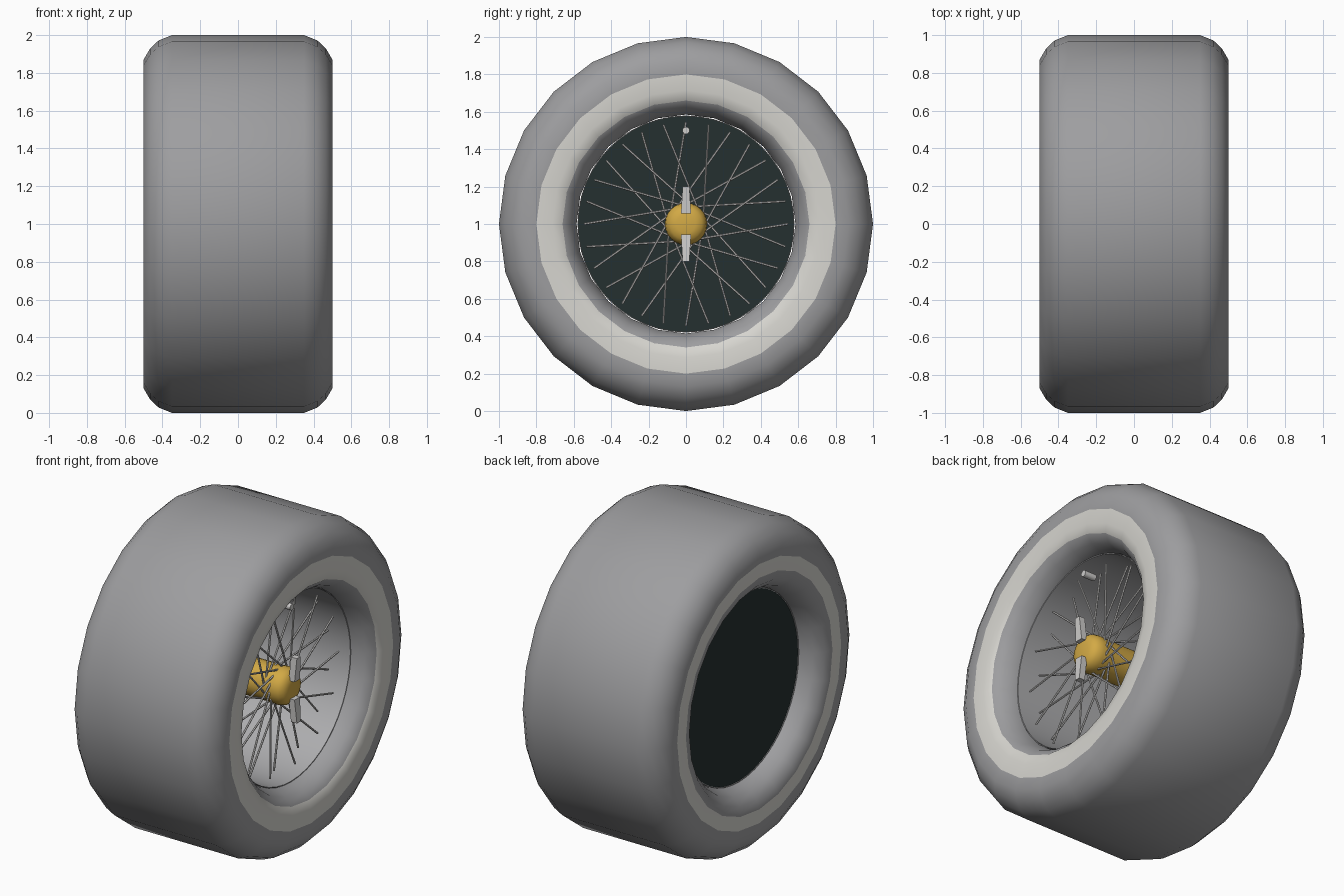
import bpy, bmesh
from math import sin, cos, pi, radians
from mathutils import Vector

if "Cube" in bpy.data.objects:
    bpy.data.objects.remove(bpy.data.objects["Cube"], do_unlink=True)


def material(name, r, g, b):
    m = bpy.data.materials.new(name)
    m.use_nodes = True
    m.diffuse_color = (r, g, b, 1)
    m.node_tree.nodes["Principled BSDF"].inputs["Base Color"].default_value = (r, g, b, 1)
    return m


RUBBER = material("grey rubber", .34, .34, .35)
CREAM = material("cream band", .68, .67, .63)
STEEL = material("rim grey", .42, .42, .43)
CHROME = material("bright metal", .62, .61, .6)
DARK = material("dark backing", .018, .03, .029)
GOLD = material("gold hub", .65, .4, .06)

CENTRE = Vector((0, 0, 1))


def around(x, r, a):
    """Point at distance r from the axle, angle a from straight up."""
    return Vector((x, r * sin(a), r * cos(a))) + CENTRE


def finish(name, bm, mats, angle=50):
    bmesh.ops.recalc_face_normals(bm, faces=bm.faces)
    me = bpy.data.meshes.new(name)
    bm.to_mesh(me)
    bm.free()
    ob = bpy.data.objects.new(name, me)
    bpy.context.collection.objects.link(ob)
    for m in mats:
        me.materials.append(m)
    bpy.ops.object.select_all(action='DESELECT')
    ob.select_set(True)
    bpy.context.view_layer.objects.active = ob
    bpy.ops.object.shade_smooth_by_angle(angle=radians(angle))
    return ob


def lathe(name, profile, sides, mats, closed=False, caps=False, rule=None):
    """Spin an (x, radius) profile around the axle."""
    bm = bmesh.new()
    rings = [[bm.verts.new(around(x, r, 2 * pi * i / sides)) for i in range(sides)]
             for x, r in profile]
    pairs = list(zip(rings, rings[1:]))
    if closed:
        pairs.append((rings[-1], rings[0]))
    for k, (a, b) in enumerate(pairs):
        for i in range(sides):
            j = (i + 1) % sides
            f = bm.faces.new((a[i], a[j], b[j], b[i]))
            if rule:
                f.material_index = rule(k)
    if caps:
        bm.faces.new(rings[0])
        bm.faces.new(rings[-1])
    return finish(name, bm, mats)


# Tyre: half profile from rim to tread, mirrored for the other sidewall
half = [(.36, .585), (.44, .615), (.485, .66), (.5, .715), (.5, .8),
        (.5, .87), (.465, .93), (.42, .972), (.35, 1)]
profile = half + [(-x, r) for x, r in reversed(half)]
band = {2, 3, len(profile) - 5}
lathe("tyre", profile, 24, [RUBBER, CREAM], closed=True,
      rule=lambda k: int(k in band))

# Rim barrel and the dark plate closing its far end
lathe("rim_barrel", [(.365, .58), (.365, .575), (-.365, .575), (-.365, .58)],
      48, [STEEL], closed=True)
lathe("backing_plate", [(-.362, .577), (-.354, .577)], 48, [DARK], caps=True)

# Hub with a domed nose
lathe("hub", [(-.35, .11), (.27, .11), (.31, .113), (.345, .106), (.37, .085), (.38, .05)],
      24, [GOLD], caps=True)

# Crossed spokes as thin rods
COUNT = 28
bm = bmesh.new()
for i in range(COUNT):
    a = 2 * pi * i / COUNT
    side = 1 if i % 2 else -1
    inner = around(.27 + .02 * side, .1, a + side * radians(55))
    outer = around(.275 + .03 * side, .545, a)
    d = outer - inner
    rod = bmesh.ops.create_cone(bm, cap_ends=True, segments=6, radius1=.006,
                                radius2=.006, depth=d.length)["verts"]
    turn = d.to_track_quat('Z', 'Y')
    for v in rod:
        v.co = turn @ v.co + (inner + outer) / 2
finish("spokes", bm, [CHROME])

# Air valve
lathe("valve", [(.29, .02), (.37, .02)], 10, [CHROME], caps=True).location.z = .5

# Two tapered knock-off ears on the hub nose
for name, s in (("upper_ear", 1), ("lower_ear", -1)):
    bm = bmesh.new()
    for v in bmesh.ops.create_cube(bm, size=1)["verts"]:
        tip = v.co.z > 0
        width = .036 if tip else .054
        v.co = Vector((.385 + v.co.x * .04 + (.01 if tip else 0), v.co.y * width,
                       1 + s * (.2 if tip else .055)))
    finish(name, bm, [CHROME], 30)
